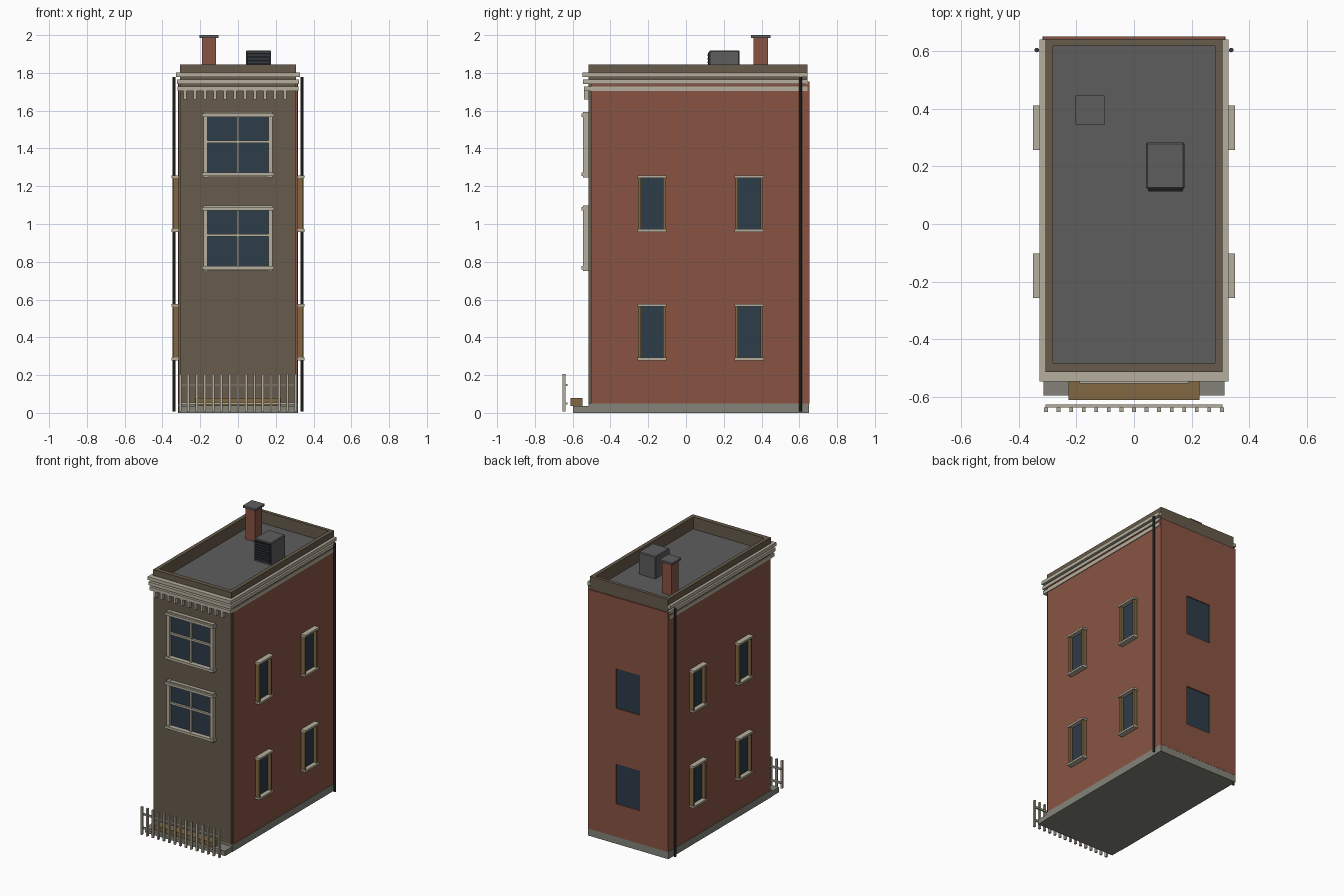
import bpy
import bmesh
from mathutils import Vector

cube = bpy.data.objects.get("Cube")
if cube:
    bpy.data.objects.remove(cube, do_unlink=True)


def material(name, r, g, b):
    m = bpy.data.materials.new(name)
    m.use_nodes = True
    m.diffuse_color = (r, g, b, 1)
    node = next(n for n in m.node_tree.nodes if n.type == 'BSDF_PRINCIPLED')
    node.inputs["Base Color"].default_value = (r, g, b, 1)
    return m


brick = material("brick red", .25, .088, .056)
brown = material("facade brown", .135, .105, .07)
cream = material("cream trim", .47, .43, .34)
wood = material("tan wood", .22, .14, .055)
glass = material("dark glass", .027, .045, .065)
stone = material("base stone", .23, .23, .195)
roofing = material("roof grey", .11, .11, .11)
metal = material("dark metal", .04, .042, .047)
vent = material("vent black", .01, .014, .018)


def finish(name, bm, mat):
    mesh = bpy.data.meshes.new(name)
    bm.to_mesh(mesh)
    bm.free()
    mesh.materials.append(mat)
    ob = bpy.data.objects.new(name, mesh)
    bpy.context.collection.objects.link(ob)
    return ob


def boxes(name, mat, spans):
    """One object made of boxes, each given as x, y and z ranges."""
    bm = bmesh.new()
    for span in spans:
        lo, hi = (Vector(c) for c in zip(*span))
        for v in bmesh.ops.create_cube(bm, size=1)["verts"]:
            v.co = (lo + hi) / 2 + v.co * (hi - lo)
    return finish(name, bm, mat)


def box(name, mat, x, y, z):
    return boxes(name, mat, [(x, y, z)])


def around(c, half):
    return (c - half, c + half)


W = .315
FRONT, BACK, EAVES = -.515, .653, 1.755

# Ground slabs and main walls
box("base", stone, around(0, .318), (FRONT, .652), (0, .05))
box("front_slab", stone, around(0, W), (-.597, FRONT), (0, .036))
box("main_walls", brick, around(0, W), (-.503, .636), (.05, EAVES))
box("front_facade", brown, around(0, .307), (FRONT, -.503), (.05, EAVES))

# Back wall with two recessed windows
openings = [(.285, .57), (.965, 1.25)]
half = .095
skin = (.636, BACK)
levels = [.05, *openings[0], *openings[1], EAVES]
parts = [((-.317, -half), skin, (.05, EAVES)), ((half, .317), skin, (.05, EAVES))]
parts += [(around(0, half), skin, (levels[i], levels[i + 1])) for i in (0, 2, 4)]
boxes("back_wall", brick, parts)
boxes("back_glass", glass, [(around(0, half), (.63, .646), z) for z in openings])

# Roof and parapet
box("roof", roofing, around(0, .285), (-.49, .625), (1.74, 1.76))
px, ix, top = .308, .281, (1.75, 1.845)
boxes("parapet", brown, [
    ((-px, -ix), (FRONT, .643), top), ((ix, px), (FRONT, .643), top),
    ((-ix, ix), (FRONT, -.483), top), ((-ix, ix), (.62, .643), top)])

# Cornice bands on the front and both sides
for i, (z, out) in enumerate([(1.716, 0), (1.752, .004), (1.79, .008)]):
    zs = around(z, .012)
    ends = .32 + out
    spans = [(around(0, ends), (-.54 - out, FRONT + .003), zs)]
    for s in (-1, 1):
        spans.append((sorted((s * .3, s * ends)), (FRONT + .003, .642), zs))
    boxes(f"cornice_band_{i + 1}", cream, spans)
boxes("dentils", cream, [(around(-.28 + .053 * i, .008), (-.54, FRONT + .003), (1.66, 1.704))
                         for i in range(11)])

# Front windows
for label, z in (("lower", .925), ("upper", 1.42)):
    box(f"{label}_front_glass", glass, around(0, .165), (-.522, FRONT + .003), around(z, .155))
    trim = [(around(s * .172, .011), (-.544, FRONT), around(z, .174)) for s in (-1, 1)]
    for s in (-1, 1):
        trim.append((around(0, .19), (-.554, FRONT), around(z + s * .156, .009)))
        trim.append((around(0, .165), (-.54, FRONT), around(z + s * .163, .009)))
    trim.append((around(0, .006), (-.535, FRONT), around(z, .155)))
    trim.append((around(0, .165), (-.537, FRONT), around(z + .015, .007)))
    boxes(f"{label}_front_frame", cream, trim)

# Side windows
for side, s in (("left", 1), ("right", -1)):
    def out(d):
        return sorted((s * (W - .005), s * d))
    panes, jambs, ledges = [], [], []
    for y in (-.18, .335):
        for z in (.4275, 1.1075):
            panes.append((out(W + .006), around(y, .064), around(z, .14)))
            jambs += [(out(.344), around(y + t * .066, .007), around(z, .142)) for t in (-1, 1)]
            ledges += [(out(.352), around(y, .078), around(z + t * .142, .007)) for t in (-1, 1)]
    boxes(f"{side}_window_glass", glass, panes)
    boxes(f"{side}_window_jambs", wood, jambs)
    boxes(f"{side}_window_ledges", cream, ledges)

    # Downpipe
    bm = bmesh.new()
    bmesh.ops.create_cone(bm, cap_ends=True, segments=10, radius1=.008, radius2=.008, depth=1.77)
    bmesh.ops.translate(bm, verts=bm.verts, vec=(s * .338, .605, .892))
    finish(f"{side}_downpipe", bm, metal)

# Chimney
box("chimney", brick, (-.191, -.116), (.358, .434), (1.75, 1.985))
box("chimney_cap", roofing, (-.204, -.103), (.345, .447), (1.985, 2))

# Roof air unit with louvres
unit = box("air_unit", roofing, (.042, .176), (.122, .284), (1.755, 1.918))
bevel = unit.modifiers.new("soft_edges", 'BEVEL')
bevel.width = .005
bevel.segments = 1
box("air_unit_grille", vent, (.048, .17), (.117, .123), (1.77, 1.908))
boxes("air_unit_louvres", metal, [((.05, .168), (.113, .119), around(1.785 + .018 * i, .004))
                                  for i in range(7)])

# Planter and picket fence
box("planter", wood, around(0, .228), (-.612, -.548), (.036, .08))
boxes("fence_pickets", cream, [(around(-.306 + .0437 * i, .0065), (-.654, -.638), (.008, .205))
                               for i in range(15)])
boxes("fence_rails", cream, [(around(0, .307), (-.639, -.627), around(z, .006)) for z in (.05, .148)])
